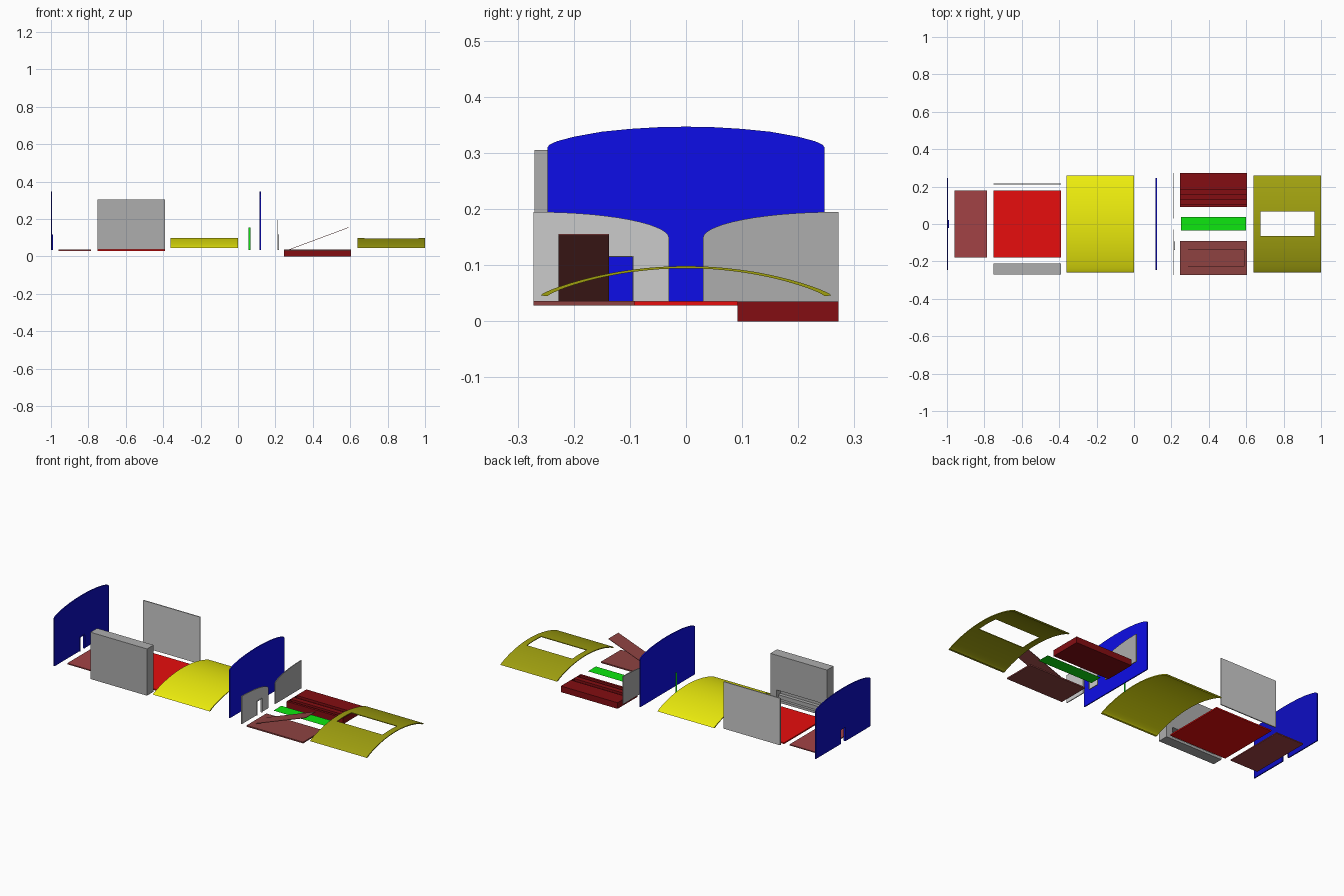
import bpy, bmesh, math

if "Cube" in bpy.data.objects:
    bpy.data.objects.remove(bpy.data.objects["Cube"])

COLORS = {"blue": (0.004, 0.004, 0.8), "deep_blue": (0.004, 0.004, 0.55), "red": (0.8, 0.004, 0.004),
          "dark_red": (0.23, 0.004, 0.006), "brown": (0.36, 0.055, 0.06), "dull_brown": (0.27, 0.055, 0.053),
          "yellow": (0.85, 0.85, 0.004), "olive": (0.35, 0.35, 0.005), "green": (0.004, 0.8, 0.005),
          "mid_grey": (0.42, 0.42, 0.42), "light_grey": (0.6, 0.6, 0.6)}
MATS = {}
for key, rgb in COLORS.items():
    MATS[key] = bpy.data.materials.new(key)
    MATS[key].diffuse_color = (*rgb, 1)


def finish(name, bm, color=None):
    """Turn a bmesh into a named, coloured object."""
    mesh = bpy.data.meshes.new(name)
    bm.to_mesh(mesh)
    bm.free()
    ob = bpy.data.objects.new(name, mesh)
    bpy.context.collection.objects.link(ob)
    if color:
        mesh.materials.append(MATS[color])
    return ob


def extrude_x(name, profile, x0, x1, color=None, smooth=False):
    """Solid made by extruding a closed (y, z) profile from x0 to x1."""
    bm = bmesh.new()
    face = bm.faces.new([bm.verts.new((x0, y, z)) for y, z in profile])
    ret = bmesh.ops.extrude_face_region(bm, geom=[face])
    verts = [g for g in ret["geom"] if isinstance(g, bmesh.types.BMVert)]
    bmesh.ops.translate(bm, verts=verts, vec=(x1 - x0, 0, 0))
    # the starting face is kept or dropped depending on context: make sure the solid is closed
    open_edges = [e for e in bm.edges if e.is_boundary]
    if open_edges:
        bmesh.ops.contextual_create(bm, geom=open_edges)
    bmesh.ops.recalc_face_normals(bm, faces=bm.faces)
    ob = finish(name, bm, color)
    if smooth:
        bpy.ops.object.select_all(action='DESELECT')
        ob.select_set(True)
        bpy.context.view_layer.objects.active = ob
        bpy.ops.object.shade_smooth_by_angle(angle=math.radians(30))
    return ob


def box(name, x, y, z, color=None):
    return extrude_x(name, [(y[0], z[0]), (y[1], z[0]), (y[1], z[1]), (y[0], z[1])], x[0], x[1], color)


def sheet(name, corners, color):
    """Single flat face."""
    bm = bmesh.new()
    bm.faces.new([bm.verts.new(c) for c in corners])
    return finish(name, bm, color)


def cut(ob, x, y, z):
    """Boolean a box-shaped opening out of an object."""
    cutter = box("cutter", x, y, z)
    cutter.hide_render = True
    mod = ob.modifiers.new("opening", 'BOOLEAN')
    mod.operation, mod.solver, mod.object = 'DIFFERENCE', 'EXACT', cutter
    bpy.context.view_layer.objects.active = ob
    bpy.ops.object.modifier_apply(modifier=mod.name)
    bpy.data.objects.remove(cutter, do_unlink=True)


def door_frame(name, x, yc, color=None):
    """Thin raised lip around a doorway centred at yc."""
    a, b, z0, z1 = 0.021, 0.0225, 0.035, 0.115
    prof = [(yc - b, z0), (yc - a, z0), (yc - a, z1), (yc + a, z1), (yc + a, z0),
            (yc + b, z0), (yc + b, z1 + 0.0015), (yc - b, z1 + 0.0015)]
    extrude_x(name, prof, x, x + 0.005, color)


# End walls with arched top; the left one has a doorway
half = [(0.247, 0.31), (0.243, 0.315), (0.23, 0.321), (0.2, 0.329), (0.15, 0.338), (0.1, 0.343), (0.05, 0.346)]
arch = [(-0.247, 0.035), (0.247, 0.035)] + half + [(0, 0.347)] + [(-y, z) for y, z in reversed(half)]
left_wall = extrude_x("left_end_wall", arch, -1.0, -0.994, "deep_blue", True)
cut(left_wall, (-1.1, -0.9), (-0.021, 0.021), (0.0, 0.115))
door_frame("left_door_frame", -0.994, 0, "deep_blue")
extrude_x("middle_end_wall", arch, 0.116, 0.122, "blue", True)

# Narrow upright slat
sheet("upright_slat", [(0.057, 0, 0.035), (0.067, 0, 0.035), (0.067, 0, 0.155), (0.057, 0, 0.155)], "green")

# Floors
box("platform_floor", (-0.96, -0.785), (-0.18, 0.18), (0.03, 0.036), "brown")
box("main_floor", (-0.75, -0.39), (-0.18, 0.18), (0.0285, 0.036), "red")

# Side walls: thin back wall, thick front wall with an inner recess and ledge
box("back_side_wall", (-0.75, -0.39), (0.21, 0.216), (0.035, 0.305))
front_wall = box("front_side_wall", (-0.75, -0.39), (-0.27, -0.21), (0.036, 0.305), "mid_grey")
cut(front_wall, (-0.71, -0.43), (-0.245, -0.2), (0.05, 0.105))
box("recess_ledge", (-0.71, -0.43), (-0.245, -0.225), (0.05, 0.072), "mid_grey")

# Curved roofs
N = 32
outer, inner = [], []
for i in range(N + 1):
    s = math.sin((-1 + 2 * i / N) * math.pi / 2)
    drop = 0.75 * s * s + 0.25 * (1 - math.sqrt(max(0, 1 - s * s)))
    outer.append((0.259 * s, 0.0985 - 0.0525 * drop))
    inner.append((0.246 * s, 0.0945 - 0.0495 * drop))
roof_profile = outer + inner[::-1]
extrude_x("left_roof", roof_profile, -0.36, 0.0, "yellow", True)
right_roof = extrude_x("right_roof", roof_profile, 0.64, 1.0, "olive", True)
cut(right_roof, (0.675, 0.965), (-0.064, 0.068), (0.0, 0.2))

# Pair of low end screens with rounded inner shoulder, the front one with a doorway
shoulder = [(0.03 + 0.24 * (1 - math.cos(a)), 0.148 + 0.047 * math.sin(a))
            for a in [math.radians(90 * i / 14) for i in range(15)]]
screen = [(0.272, 0.035), (0.03, 0.035)] + shoulder + [(0.272, 0.195)]
for name, s, col in (("back_screen", 1, "mid_grey"), ("front_screen", -1, "light_grey")):
    ob = extrude_x(name, [(s * y, z) for y, z in screen], 0.21, 0.215, col, True)
    if s < 0:
        cut(ob, (0.1, 0.3), (-0.137, -0.095), (0.0, 0.115))
door_frame("screen_door_frame", 0.215, -0.116, "light_grey")

# Base block with long grooves closed at both ends
base = box("base_block", (0.245, 0.605), (0.092, 0.272), (0, 0.035), "dark_red")
for y0, y1 in ((0.106, 0.127), (0.157, 0.182)):
    cut(base, (0.249, 0.601), (y0, y1), (0.022, 0.1))

# Plank
sheet("plank", [(0.25, -0.035, 0.032), (0.598, -0.035, 0.032), (0.598, 0.037, 0.032), (0.25, 0.037, 0.032)], "green")

# Hatch floor and raised hatch lid
box("hatch_floor", (0.245, 0.605), (-0.272, -0.092), (0.0285, 0.036), "dull_brown")
lid = box("hatch_lid", (0, 0.342), (-0.227, -0.137), (0, 0.0025), "dull_brown")
lid.location = (0.27, 0, 0.034)
lid.rotation_euler = (0, -math.atan2(0.119, 0.32), 0)

for m in bpy.data.materials:
    if m.users and not m.is_grease_pencil:
        m.use_nodes = True
        m.node_tree.nodes["Principled BSDF"].inputs["Base Color"].default_value = m.diffuse_color
